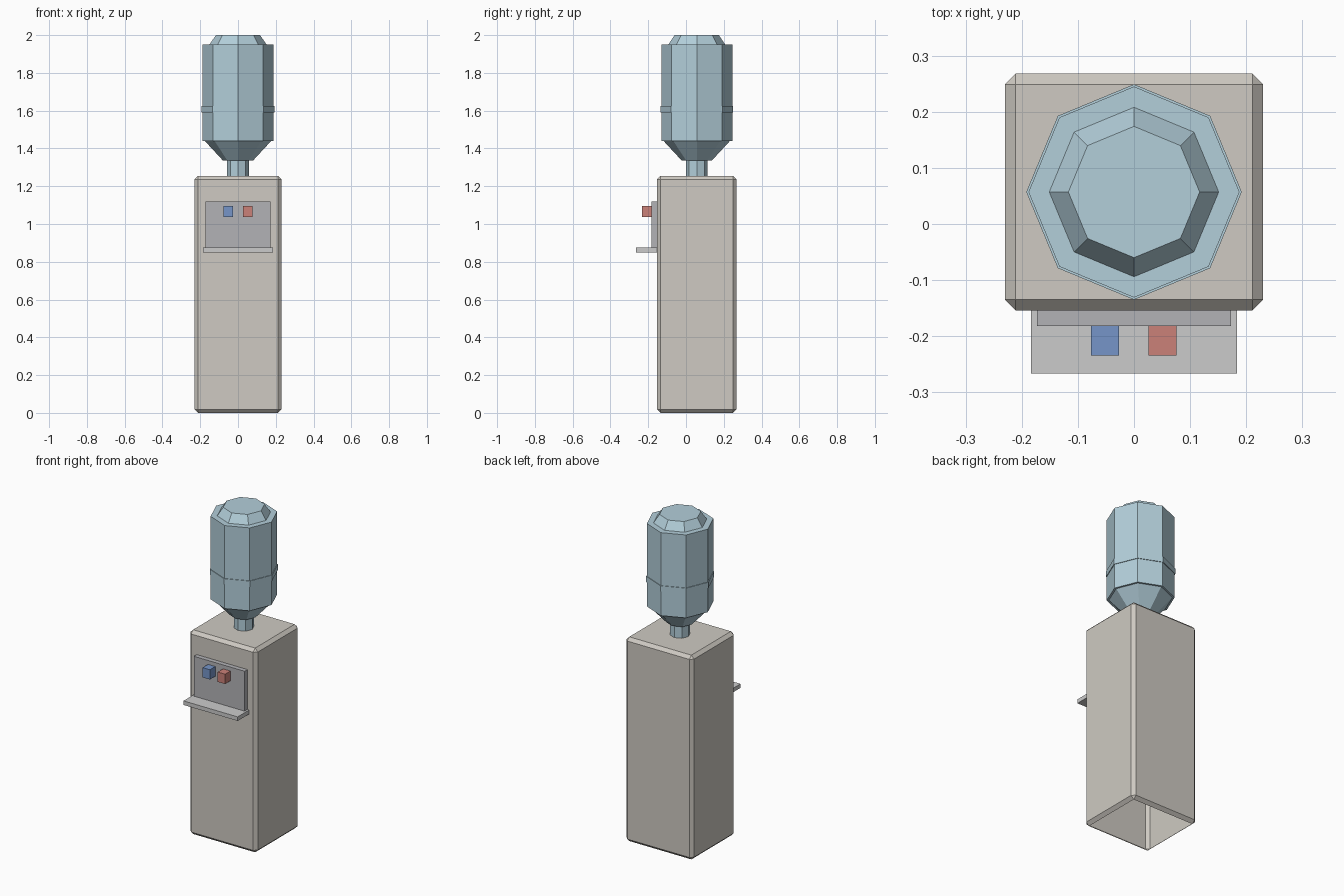
import bpy, bmesh
from math import cos, sin, tau

if "Cube" in bpy.data.objects:
    bpy.data.objects.remove(bpy.data.objects["Cube"])

CY = 0.057  # depth centre of cabinet and bottle


def material(name, rgb):
    m = bpy.data.materials.new(name)
    m.diffuse_color = (*rgb, 1)
    m.use_nodes = True
    m.node_tree.nodes["Principled BSDF"].inputs["Base Color"].default_value = m.diffuse_color
    return m


def finish(name, bm, mat):
    bmesh.ops.recalc_face_normals(bm, faces=bm.faces[:])
    me = bpy.data.meshes.new(name)
    bm.to_mesh(me)
    bm.free()
    ob = bpy.data.objects.new(name, me)
    bpy.context.collection.objects.link(ob)
    if mat:
        me.materials.append(mat)
    return ob


def box(name, x, y, z, mat=None, bevel=0, open_bottom=False):
    bm = bmesh.new()
    bmesh.ops.create_cube(bm, size=1)
    for v in bm.verts:
        for i, (lo, hi) in enumerate((x, y, z)):
            v.co[i] = lo if v.co[i] < 0 else hi
    if bevel:
        bmesh.ops.bevel(bm, geom=bm.edges[:], offset=bevel, segments=1,
                        profile=0.5, affect='EDGES')
    bm.normal_update()
    if open_bottom:
        down = [f for f in bm.faces if f.normal.z < -0.99]
        bmesh.ops.delete(bm, geom=down, context='FACES')
    return finish(name, bm, mat)


def lathe(name, profile, mat, sides=8, caps=True):
    bm = bmesh.new()
    rings = [[bm.verts.new((r * cos(tau * i / sides), CY + r * sin(tau * i / sides), z))
              for i in range(sides)] for r, z in profile]
    for a, b in zip(rings, rings[1:]):
        for i in range(sides):
            j = (i + 1) % sides
            bm.faces.new((a[i], a[j], b[j], b[i]))
    if caps:
        bm.faces.new(rings[0])
        bm.faces.new(rings[-1])
    return finish(name, bm, mat)


beige = material("cabinet_beige", (0.62, 0.59, 0.54))
blue_plastic = material("bottle_blue", (0.45, 0.62, 0.70))
panel_grey = material("panel_grey", (0.45, 0.45, 0.47))
tray_grey = material("tray_grey", (0.65, 0.64, 0.62))
cold = material("cold_blue", (0.18, 0.30, 0.58))
hot = material("hot_red", (0.60, 0.22, 0.19))

# Cabinet: chamfered shell, open underneath
box("cabinet", (-0.23, 0.23), (-0.154, 0.268), (0, 1.255), beige, 0.019, True)

# Dispensing panel and drip tray
box("dispenser_panel", (-0.173, 0.173), (-0.182, -0.152), (0.865, 1.12), panel_grey)
box("drip_tray", (-0.184, 0.184), (-0.266, -0.152), (0.85, 0.875), tray_grey)

# Cold and hot taps
for name, cx, mat in (("cold_tap", -0.052, cold), ("hot_tap", 0.051, hot)):
    box(name, (cx - 0.025, cx + 0.025), (-0.234, -0.18), (1.036, 1.096), mat)

# Upturned water bottle: neck, shoulder, body, stepped base
lathe("water_bottle", [(0.057, 1.25), (0.057, 1.335), (0.079, 1.335), (0.176, 1.44),
                       (0.188, 1.44), (0.188, 1.95), (0.151, 1.95), (0.117, 2.0)],
      blue_plastic)

# Raised band around the bottle
lathe("bottle_band", [(0.186, 1.59), (0.192, 1.59), (0.192, 1.625), (0.186, 1.625)],
      blue_plastic, caps=False)
